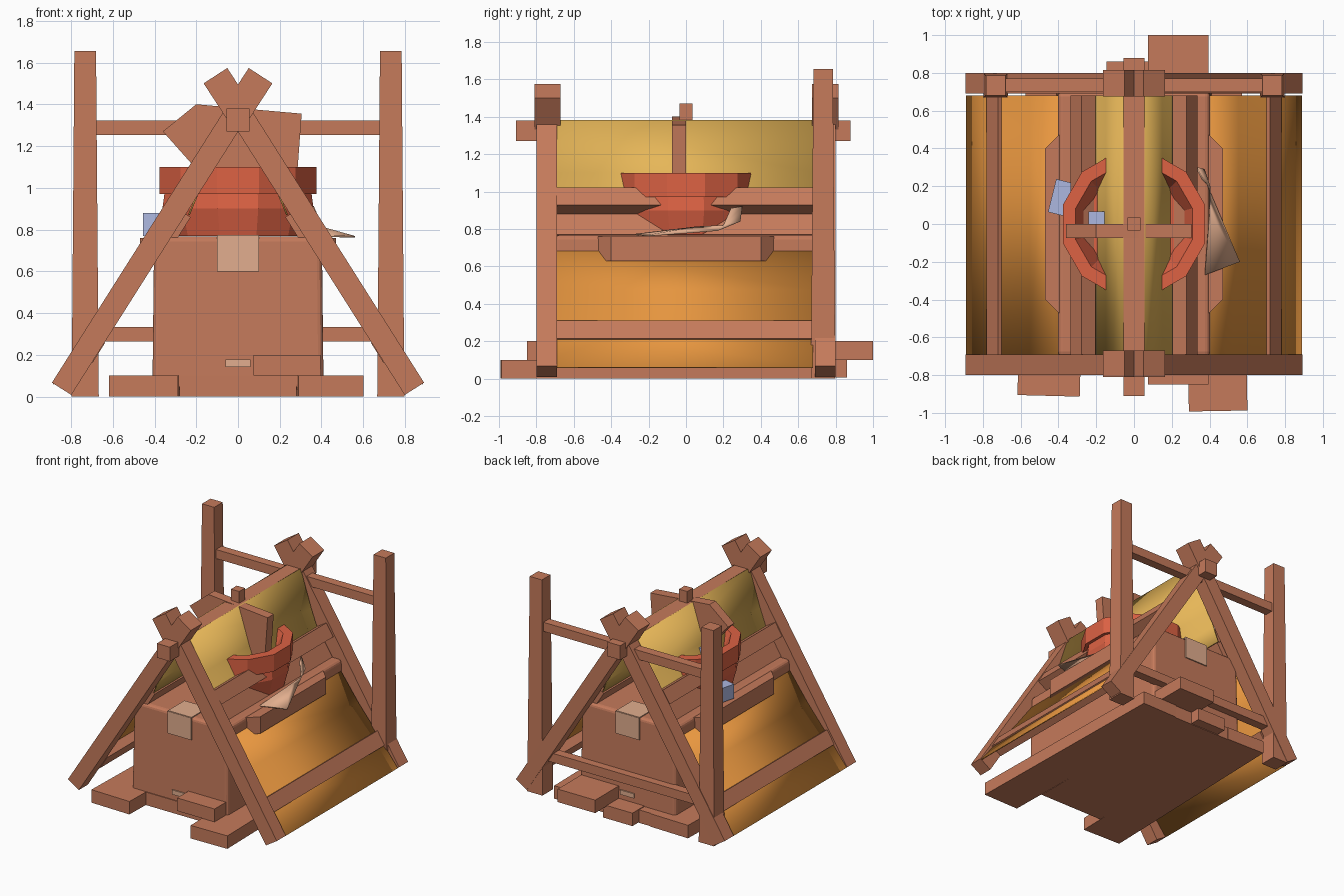
import bpy, bmesh, math
from mathutils import Matrix, Vector

if "Cube" in bpy.data.objects:
    bpy.data.objects.remove(bpy.data.objects["Cube"])


def mat(name, r, g, b):
    m = bpy.data.materials.new(name)
    lin = [((c / 255 + 0.055) / 1.055) ** 2.4 for c in (r, g, b)]
    m.diffuse_color = (*lin, 1)
    m.use_nodes = True
    m.node_tree.nodes["Principled BSDF"].inputs["Base Color"].default_value = m.diffuse_color
    return m


WOOD = mat("wood", 197, 122, 91)
RED = mat("red clay", 221, 98, 68)
YELLOW = mat("yellow cloth", 230, 182, 88)
ORANGE = mat("orange cloth", 234, 152, 64)
TAN = mat("tan tape", 226, 174, 142)
BLUE = mat("blue paper", 172, 183, 224)


def finish(name, bm, *mats):
    bmesh.ops.recalc_face_normals(bm, faces=bm.faces)
    me = bpy.data.meshes.new(name)
    bm.to_mesh(me)
    bm.free()
    ob = bpy.data.objects.new(name, me)
    bpy.context.collection.objects.link(ob)
    for m in mats:
        me.materials.append(m)
    return ob


def box(name, c, size, m=WOOD, rot=(0, 'Y'), taper=1, bevel=0, segs=3):
    bm = bmesh.new()
    bmesh.ops.create_cube(bm, size=1)
    for v in bm.verts:
        k = taper if v.co.z > 0 else 1
        v.co = Vector((v.co.x * size[0] * k, v.co.y * size[1] * k, v.co.z * size[2]))
    if bevel:
        bmesh.ops.bevel(bm, geom=bm.edges[:], offset=bevel, segments=segs,
                        affect='EDGES', profile=0.5)
    bm.transform(Matrix.Translation(c) @ Matrix.Rotation(math.radians(rot[0]), 4, rot[1]))
    return finish(name, bm, m)


def bar(name, a, b, y, width, depth):
    """Straight timber between two (x, z) points."""
    dx, dz = b[0] - a[0], b[1] - a[1]
    return box(name, ((a[0] + b[0]) / 2, y, (a[1] + b[1]) / 2),
               (width, depth, math.hypot(dx, dz)), rot=(math.degrees(math.atan2(dx, dz)), 'Y'))


def prism(name, pts, offset, m):
    """Flat outline pushed along an offset."""
    bm = bmesh.new()
    f = bm.faces.new([bm.verts.new(p) for p in pts])
    r = bmesh.ops.extrude_face_region(bm, geom=[f])
    bmesh.ops.translate(bm, vec=offset, verts=[v for v in r["geom"] if isinstance(v, bmesh.types.BMVert)])
    return finish(name, bm, m)


def sheet(name, rows, m, thick=0.008):
    """Thin sheet lofted through rows of points."""
    bm = bmesh.new()
    vs = [[bm.verts.new(p) for p in r] for r in rows]
    for r, q in zip(vs, vs[1:]):
        for i in range(len(r) - 1):
            bm.faces.new((r[i], r[i + 1], q[i + 1], q[i]))
    for f in bm.faces:
        f.smooth = True
    ob = finish(name, bm, m)
    mod = ob.modifiers.new("thickness", 'SOLIDIFY')
    mod.thickness = thick
    mod.offset = 0
    return ob


# A-frames: crossed legs with thicker tips above the ridge
for end, y in (("front", -0.745), ("back", 0.745)):
    for s in (-1, 1):
        bar(end + "_leg", (s * 0.845, 0.037), (s * -0.02, 1.403), y, 0.11, 0.11)
        bar(end + "_leg_tip", (s * 0.02, 1.34), (s * -0.108, 1.537), y + (0.005 if y < 0 else 0), 0.135, 0.14)

# Ridge beam
box("ridge_beam", (0, -0.015, 1.325), (0.11, 1.79, 0.11))

# Tall back posts and their rails
for s in (-1, 1):
    box("tall_post", (s * 0.732, 0.733, 0.827), (0.13, 0.13, 1.655), taper=0.8)
box("upper_rail", (0, 0.735, 1.288), (1.4, 0.07, 0.07))
box("lower_rail", (0, 0.735, 0.298), (1.4, 0.07, 0.07))

# Cloth sides and the purlins lying on them
Y0, Y1 = -0.69, 0.68
for s in (-1, 1):
    upper = [(0.055, 1.38), (0.145, 1.1), (0.19, 0.98), (0.235, 0.87)]
    lower = [(0.4, 0.68), (0.55, 0.475), (0.72, 0.27), (0.885, 0.06)]
    sheet("upper_cloth", [[(s * x, Y0, z), (s * x, Y1, z)] for x, z in upper], YELLOW)
    sheet("lower_cloth", [[(s * x, Y0, z), (s * x, Y1, z)] for x, z in lower], ORANGE)
    for x, z, t, w in ((0.27, 0.951, 0.09, 0.11), (0.278, 0.815, 0.04, 0.13), (0.709, 0.236, 0.1, 0.115)):
        box("purlin", (s * x, -0.005, z), (t, 1.37, w), rot=(s * -32, 'Y'))

# Cardboard box with tape folded over both ends
box("cardboard_box", (0, 0, 0.4), (0.82, 1.43, 0.735), taper=0.98, bevel=0.025)
for s in (-1, 1):
    box("tape_end", (0, s * 0.709, 0.685), (0.2, 0.009, 0.17), TAN)
    box("tape_top", (0, s * 0.61, 0.77), (0.2, 0.2, 0.009), TAN)
    box("tape_low", (0, s * 0.717, 0.16), (0.12, 0.009, 0.035), TAN)

# Rounded tray poking out through the cloth
ring = [(0.47, 0.3), (0.47, 0.4), (0.4, 0.47), (0.3, 0.47)]
pts = ring + [(-x, y) for x, y in ring[::-1]]
pts += [(-x, -y) for x, y in pts]
prism("tray", [(x, y, 0.63) for x, y in pts], (0, 0, 0.13), WOOD)

# Twelve-sided clay pot, hollow, with a thick rim
bm = bmesh.new()
prof = [(0.34, 0.77), (0.375, 0.9), (0.365, 0.97), (0.39, 0.97), (0.39, 1.10), (0.32, 1.10), (0.26, 0.98)]
N = 12
rings = []
for rad, z in prof:
    rings.append([bm.verts.new((rad * math.cos(math.radians(15 + 30 * i)),
                                rad * math.sin(math.radians(15 + 30 * i)), z)) for i in range(N)])
for a, b in zip(rings, rings[1:]):
    for i in range(N):
        j = (i + 1) % N
        bm.faces.new((a[i], a[j], b[j], b[i]))
bm.faces.new(rings[0])
bm.faces.new(rings[-1])
finish("clay_pot", bm, RED)

# Upright board in the pot and the stake beside it
board = [(-0.36, 1.27), (-0.2, 1.4), (0.305, 1.355), (0.275, 0.95), (-0.2, 0.95), (-0.2, 1.09)]
prism("upright_board", [(x, -0.075, z) for x, z in board], (0, 0.075, 0), WOOD)
box("stake", (0, 0, 1.3), (0.07, 0.07, 0.34))

# Floor planks
box("left_floor_plank", (-0.43, -0.06, 0.05), (0.33, 1.7, 0.1), rot=(-1.5, 'Z'))
box("right_floor_plank", (0.43, -0.1, 0.05), (0.31, 1.78, 0.1), rot=(1, 'Z'))
box("middle_floor_plank", (0, 0.03, 0.05), (0.56, 1.5, 0.1))
box("small_floor_plank", (-0.02, 0.5, 0.055), (0.25, 0.72, 0.1))
box("long_plank", (0.235, 0.075, 0.15), (0.32, 1.85, 0.1))

# Curled tan strip and scraps of blue paper
sheet("tan_strip", [[(0.33, 0.3, 0.92), (0.36, 0.24, 0.91)],
                    [(0.37, 0.29, 0.84), (0.4, 0.2, 0.82)],
                    [(0.40, 0.17, 0.79), (0.40, 0.06, 0.81)],
                    [(0.56, -0.2, 0.765), (0.375, -0.27, 0.77)]], TAN)
box("blue_paper", (-0.39, 0.14, 0.825), (0.09, 0.18, 0.11), BLUE, rot=(-14, 'Z'))
box("blue_scrap", (-0.195, 0.03, 1.06), (0.09, 0.07, 0.04), BLUE)
